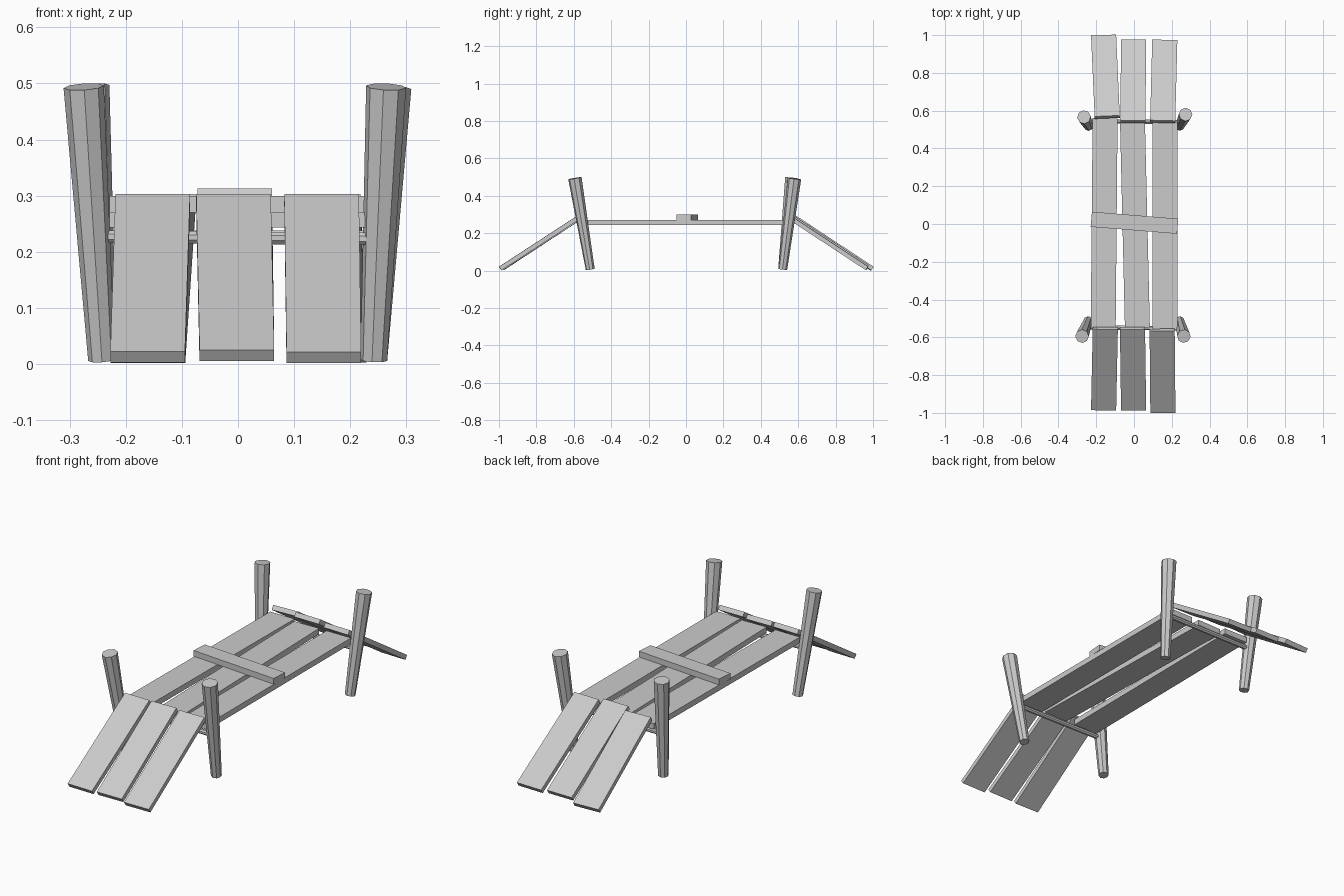
import bpy, bmesh
from mathutils import Vector, Matrix

if "Cube" in bpy.data.objects:
    bpy.data.objects.remove(bpy.data.objects["Cube"])


def add_object(name, bm):
    bmesh.ops.recalc_face_normals(bm, faces=bm.faces)
    mesh = bpy.data.meshes.new(name)
    bm.to_mesh(mesh)
    bm.free()
    obj = bpy.data.objects.new(name, mesh)
    bpy.context.collection.objects.link(obj)
    return obj


def plank(name, start, end, width, thick):
    """Board between two points on the centre line of its top face."""
    a, b = Vector(start), Vector(end)
    along = (b - a).normalized()
    side = along.cross(Vector((0, 0, 1))).normalized()
    up = side.cross(along)
    rot = Matrix((along, side, up)).transposed().to_4x4()
    bm = bmesh.new()
    bmesh.ops.create_cube(bm, size=1)
    size = Matrix.Diagonal(((b - a).length, width, thick, 1))
    mid = (a + b) / 2 - up * thick / 2
    bm.transform(Matrix.Translation(mid) @ rot @ size)
    return add_object(name, bm)


def pole(name, start, end, r0, r1, sides=8):
    """Tapered round bar between two points."""
    a, b = Vector(start), Vector(end)
    bm = bmesh.new()
    bmesh.ops.create_cone(bm, cap_ends=True, segments=sides,
                          radius1=r0, radius2=r1, depth=(b - a).length)
    rot = (b - a).to_track_quat('Z', 'Y').to_matrix().to_4x4()
    turn = Matrix.Rotation(3.14159 / sides, 4, 'Z')
    bm.transform(Matrix.Translation((a + b) / 2) @ rot @ turn)
    return add_object(name, bm)


# Deck boards: x at front end, x at back end, front y, back y
for i, (xf, xb, yf, yb) in enumerate([(-0.163, -0.153, -0.55, 0.56),
                                      (0.018, -0.008, -0.55, 0.54),
                                      (0.163, 0.165, -0.56, 0.54)]):
    plank(f"deck_board_{i + 1}", (xf, yf, 0.271), (xb, yb, 0.271), 0.132, 0.028)

# Ramp boards: upper and lower ends of each top face
ramps = {
    "front_ramp_board": [((-0.152, -0.558, 0.303), (-0.161, -0.987, 0.022)),
                         ((-0.008, -0.558, 0.303), (-0.002, -0.987, 0.025)),
                         (( 0.149, -0.567, 0.303), (0.153, -1.0, 0.021))],
    "back_ramp_board": [((-0.142, 0.572, 0.303), (-0.161, 1.0, 0.021)),
                        ((-0.006, 0.548, 0.313), (-0.002, 0.977, 0.03)),
                        ((0.152, 0.548, 0.303), (0.163, 0.975, 0.022))],
}
for name, boards in ramps.items():
    for i, (top, low) in enumerate(boards):
        plank(f"{name}_{i + 1}", top, low, 0.133, 0.023)

# Board laid across the middle of the deck
plank("middle_cross_board", (-0.226, 0.025, 0.299), (0.231, -0.012, 0.299), 0.08, 0.029)

# Corner posts, leaning outward and wider at the top
posts = {
    "front_left_post": ((-0.243, -0.512, 0.007), (-0.275, -0.594, 0.494)),
    "front_right_post": ((0.242, -0.512, 0.007), (0.264, -0.594, 0.494)),
    "back_left_post": ((-0.24, 0.517, 0.01), (-0.265, 0.566, 0.496)),
    "back_right_post": ((0.242, 0.517, 0.007), (0.273, 0.58, 0.492)),
}
for name, (low, top) in posts.items():
    pole(name, low, top, 0.024, 0.036)

# Thin support rods under the deck ends
pole("front_support_rod", (-0.25, -0.547, 0.227), (0.25, -0.553, 0.223), 0.012, 0.012)
pole("back_support_rod", (-0.25, 0.543, 0.227), (0.25, 0.54, 0.227), 0.012, 0.012)
